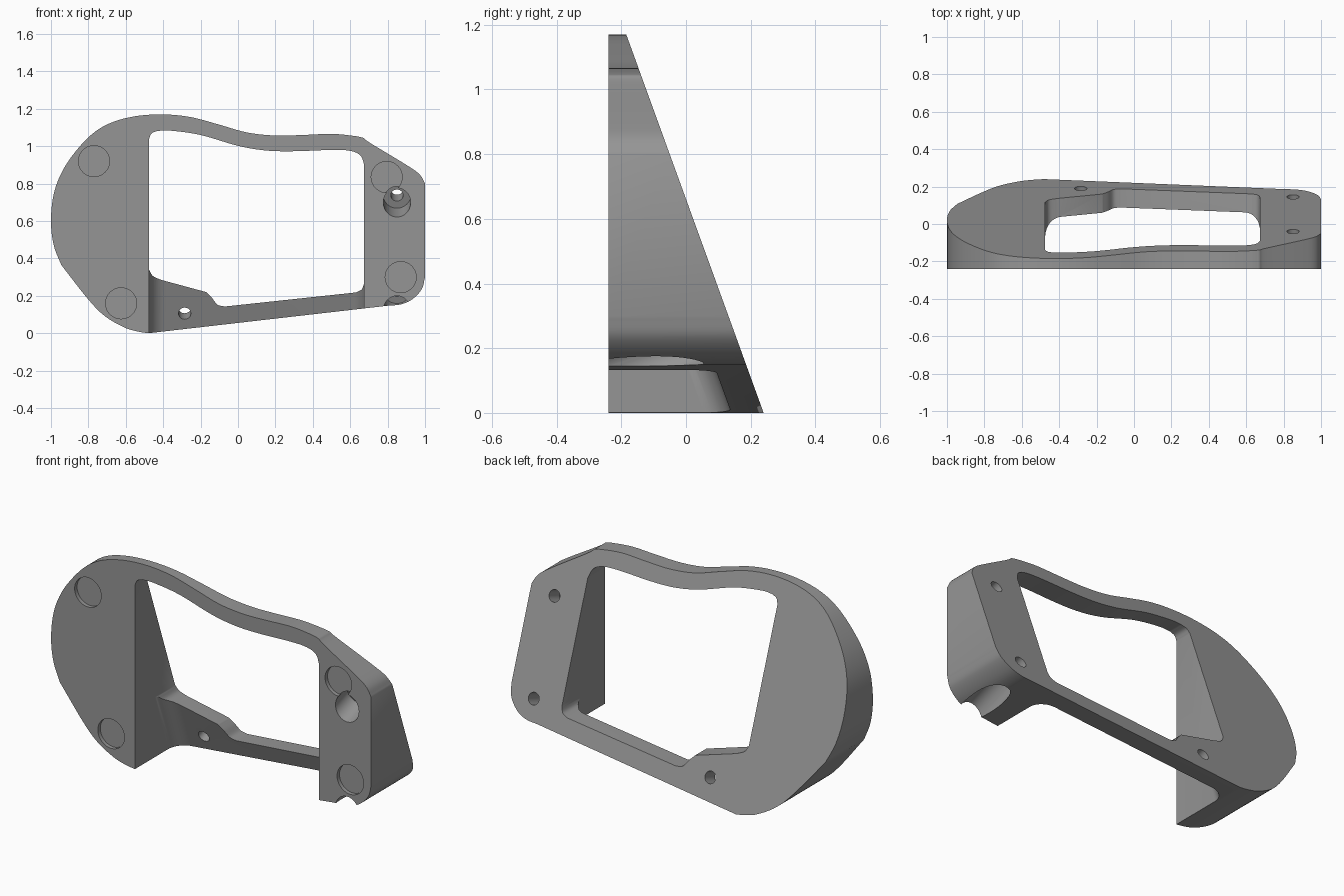
import bpy, bmesh, math
from mathutils import Vector

if "Cube" in bpy.data.objects:
    bpy.data.objects.remove(bpy.data.objects["Cube"])

FRONT = -0.24                      # flat front face
SLOPE = 0.363                      # lean of the back face
NORMAL = Vector((0, 1, SLOPE)).normalized()


def back(z):
    return 0.24 - SLOPE * z


def smooth_run(pts, steps=6):
    """Catmull-Rom samples through an open run of points."""
    p = [Vector(q) for q in pts]
    if len(p) == 2:
        return p
    p = [2 * p[0] - p[1]] + p + [2 * p[-1] - p[-2]]
    out = []
    for i in range(1, len(p) - 2):
        a, b, c, d = p[i - 1:i + 3]
        for s in range(steps):
            t = s / steps
            out.append(0.5 * (2 * b + (c - a) * t + (2 * a - 5 * b + 4 * c - d) * t * t
                              + (3 * b - a - 3 * c + d) * t ** 3))
    return out + [p[-2]]


def profile(*runs):
    pts = []
    for run in runs:
        for q in smooth_run(run):
            if not pts or (q - pts[-1]).length > 1e-4:
                pts.append(q)
    if (pts[0] - pts[-1]).length < 1e-4:
        pts.pop()
    return pts


def loft(name, ring_a, ring_b):
    """Closed solid between two matching rings."""
    bm = bmesh.new()
    a = [bm.verts.new(v) for v in ring_a]
    b = [bm.verts.new(v) for v in ring_b]
    n = len(a)
    bm.faces.new(a)
    bm.faces.new(b[::-1])
    for i in range(n):
        j = (i + 1) % n
        bm.faces.new((a[j], a[i], b[i], b[j]))
    bmesh.ops.recalc_face_normals(bm, faces=bm.faces)
    me = bpy.data.meshes.new(name)
    bm.to_mesh(me)
    bm.free()
    ob = bpy.data.objects.new(name, me)
    bpy.context.collection.objects.link(ob)
    return ob


def rod(name, start, end, r, n=40):
    """Cylinder between two points lying in the yz plane."""
    start, end = Vector(start), Vector(end)
    u = Vector((1, 0, 0))
    w = (end - start).normalized().cross(u)
    circle = [r * (math.cos(2 * math.pi * i / n) * u + math.sin(2 * math.pi * i / n) * w)
              for i in range(n)]
    return loft(name, [start + c for c in circle], [end + c for c in circle])


# Frame body: outline extruded from the flat front to the leaning back
outline = profile(
    [(-0.48, 0), (-0.54, 0.01), (-0.61, 0.032), (-0.71, 0.09), (-0.8, 0.18), (-0.945, 0.365)],
    [(-0.945, 0.365), (-0.985, 0.47), (-1, 0.6), (-0.985, 0.745), (-0.94, 0.865), (-0.87, 0.97),
     (-0.78, 1.065), (-0.68, 1.125), (-0.55, 1.16), (-0.4, 1.17), (-0.25, 1.155), (-0.1, 1.115),
     (0.05, 1.073), (0.2, 1.057), (0.35, 1.06), (0.5, 1.066), (0.62, 1.055), (0.67, 1.045)],
    [(0.67, 1.045), (0.71, 1.015), (0.9, 0.9), (0.97, 0.85), (1, 0.8)],
    [(1, 0.8), (1, 0.3)],
    [(1, 0.3), (0.982, 0.235), (0.93, 0.18), (0.87, 0.154), (0.8, 0.147)])
body = loft("camera_side_frame", [(p.x, FRONT, p.y) for p in outline],
            [(p.x, back(p.y), p.y) for p in outline])
body.name = body.data.name = "frame"

# Window opening
window = profile(
    [(-0.475, 0.34), (-0.475, 1.04)],
    [(-0.475, 1.04), (-0.462, 1.068), (-0.43, 1.082)],
    [(-0.43, 1.082), (-0.36, 1.083), (-0.2, 1.06), (0, 1.002), (0.15, 0.977), (0.3, 0.973),
     (0.5, 0.98), (0.6, 0.975), (0.655, 0.95), (0.675, 0.9)],
    [(0.675, 0.9), (0.675, 0.27)],
    [(0.675, 0.27), (0.662, 0.235), (0.63, 0.218)],
    [(0.63, 0.218), (-0.07, 0.143)],
    [(-0.07, 0.143), (-0.11, 0.153), (-0.14, 0.19), (-0.17, 0.22)],
    [(-0.17, 0.22), (-0.41, 0.285)],
    [(-0.41, 0.285), (-0.455, 0.306), (-0.475, 0.34)])
cutters = [loft("window_cutter", [(p.x, -0.5, p.y) for p in window],
                [(p.x, 0.5, p.y) for p in window])]

# Notch that thins the lower rail, with rounded inner corners
R = 0.085
notch = [(-0.475, None), (0.675, None)]
for cx, a0 in ((0.675 - R, 0), (-0.475 + R, 90)):
    for i in range(11):
        a = math.radians(a0 + 9 * i)
        notch.append((cx + R * math.cos(a), R * math.sin(a) - R))


def notch_ring(z):
    return [(x, -0.5 if d is None else back(z) - 0.1 + d, z) for x, d in notch]


cutters.append(loft("notch_cutter", notch_ring(-0.1), notch_ring(0.45)))

# Screw holes square to the back face, two of them counterbored from the front
for i, (x, y) in enumerate(((-0.285, 0.19), (0.85, 0.145), (0.85, -0.04))):
    c = Vector((x, y, (0.24 - y) / SLOPE))
    cutters.append(rod(f"screw_hole_cutter_{i}", c + 0.1 * NORMAL, c - 0.16 * NORMAL, 0.033))
    if x > 0:
        cutters.append(rod(f"counterbore_cutter_{i}", c - 0.1 * NORMAL, c - 0.7 * NORMAL, 0.073))

# Shallow round recesses in the front face
for i, (x, z) in enumerate(((-0.77, 0.92), (-0.625, 0.16), (0.795, 0.835), (0.87, 0.3))):
    cutters.append(rod(f"recess_cutter_{i}", (x, -0.4, z), (x, FRONT + 0.022, z), 0.083))

# Cut everything out and bake the result
for c in cutters:
    c.hide_render = True
    m = body.modifiers.new(c.name, 'BOOLEAN')
    m.operation, m.solver, m.object = 'DIFFERENCE', 'EXACT', c
bpy.context.view_layer.update()
done = bpy.data.meshes.new_from_object(body.evaluated_get(bpy.context.evaluated_depsgraph_get()))
body.modifiers.clear()
body.data = done
for c in cutters:
    bpy.data.objects.remove(c)

# Single grey finish
grey = bpy.data.materials.new("grey")
grey.diffuse_color = (0.3, 0.3, 0.3, 1)
grey.use_nodes = True
grey.node_tree.nodes["Principled BSDF"].inputs["Base Color"].default_value = grey.diffuse_color
done.materials.clear()
done.materials.append(grey)

bpy.context.view_layer.objects.active = body
body.select_set(True)
bpy.ops.object.shade_smooth_by_angle(angle=math.radians(30))
